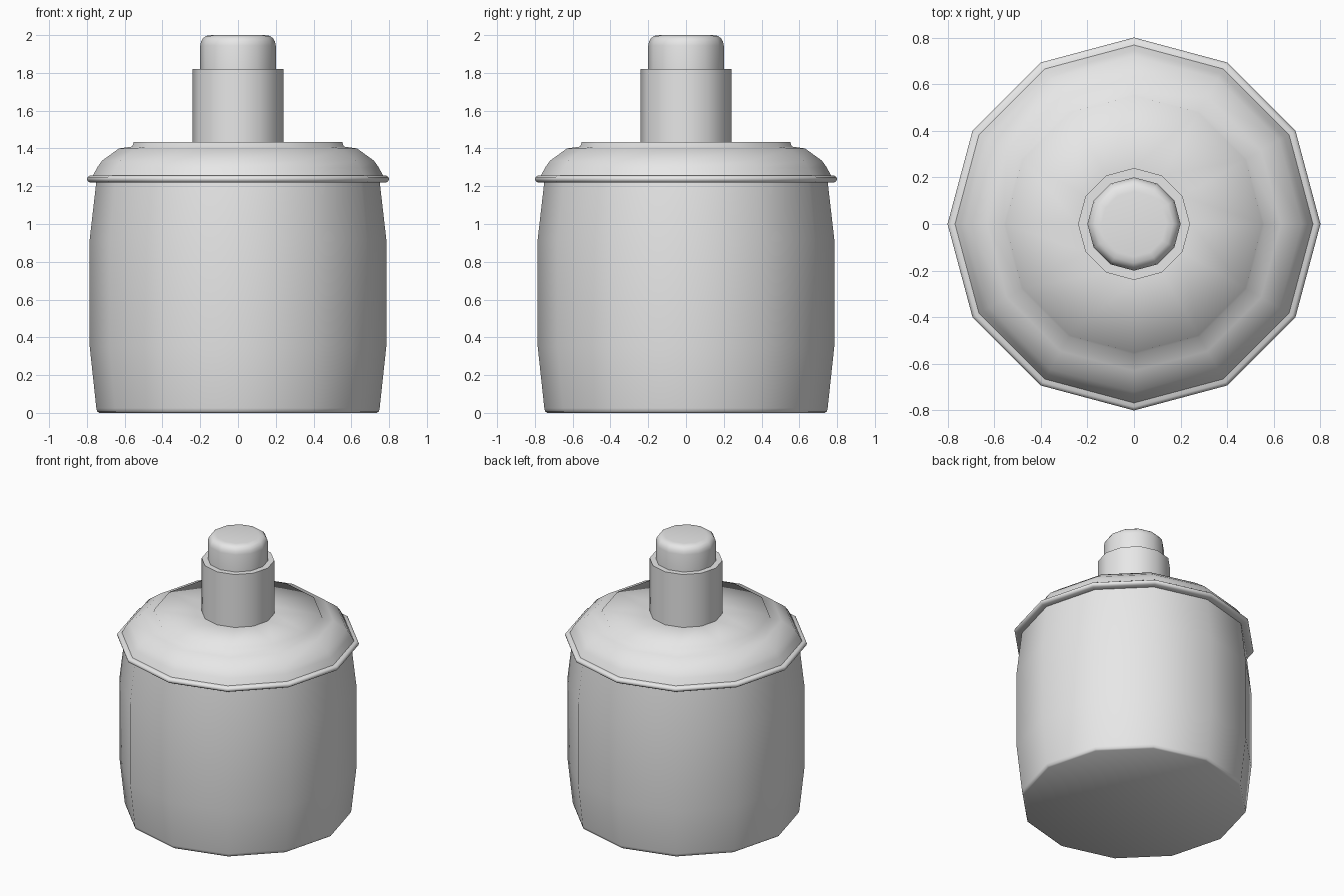
import bpy, bmesh, math

if "Cube" in bpy.data.objects:
    bpy.data.objects.remove(bpy.data.objects["Cube"])

SIDES = 12

grey = bpy.data.materials.new("plain grey")
grey.diffuse_color = (0.8, 0.8, 0.8, 1)
grey.use_nodes = True
grey.node_tree.nodes["Principled BSDF"].inputs["Base Color"].default_value = grey.diffuse_color


def lathe(name, profile, sharp_deg):
    """Spin (radius, height) points, listed bottom to top, into a closed 12-sided solid."""
    bm = bmesh.new()
    rings = []
    for r, z in profile:
        ring = []
        for i in range(SIDES):
            a = 2 * math.pi * i / SIDES
            ring.append(bm.verts.new((r * math.cos(a), r * math.sin(a), z)))
        rings.append(ring)
    for low, high in zip(rings, rings[1:]):
        for i in range(SIDES):
            j = (i + 1) % SIDES
            bm.faces.new((low[i], low[j], high[j], high[i]))
    bm.faces.new(rings[0][::-1])
    bm.faces.new(rings[-1])
    for f in bm.faces:
        f.smooth = True
    mesh = bpy.data.meshes.new(name)
    bm.to_mesh(mesh)
    bm.free()
    mesh.set_sharp_from_angle(angle=math.radians(sharp_deg))
    mesh.materials.append(grey)
    obj = bpy.data.objects.new(name, mesh)
    bpy.context.collection.objects.link(obj)
    return obj


# Slightly barrel-shaped jar with a small bevel at the foot
lathe("jar_body", [(0.735, 0.0), (0.746, 0.008), (0.75, 0.025), (0.785, 0.35),
                   (0.785, 0.92), (0.75, 1.225)], 60)

# Rounded flange around the bottom of the lid
lathe("lid_rim", [(0.74, 1.22), (0.785, 1.22), (0.797, 1.228), (0.80, 1.238),
                  (0.797, 1.248), (0.785, 1.256), (0.74, 1.256)], 60)

# Domed lid with a raised lip and flat top
lathe("lid_dome", [(0.77, 1.252), (0.745, 1.30), (0.72, 1.335), (0.63, 1.40),
                   (0.56, 1.41), (0.552, 1.435), (0.24, 1.435)], 80)

# Neck collar
lathe("neck", [(0.24, 1.43), (0.24, 1.82)], 60)

# Rounded stopper
lathe("stopper", [(0.20, 1.815), (0.20, 1.945), (0.195, 1.968), (0.184, 1.985),
                  (0.168, 1.996), (0.14, 2.0)], 60)
